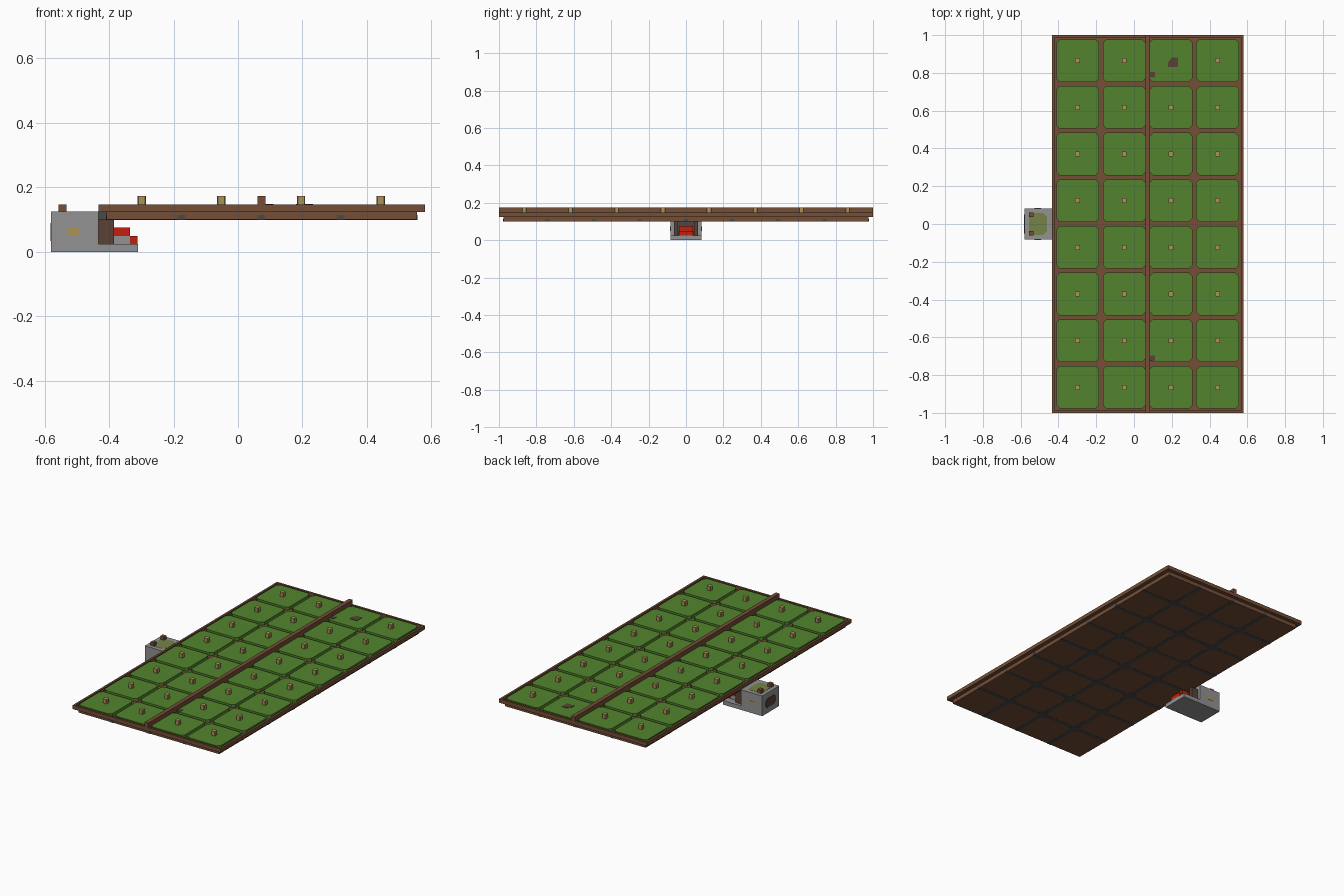
import bpy, bmesh, math

cube = bpy.data.objects.get("Cube")
if cube:
    bpy.data.objects.remove(cube)


def material(name, r, g, b):
    def lin(v):
        v /= 255
        return v / 12.92 if v < 0.04 else ((v + 0.055) / 1.055) ** 2.4
    m = bpy.data.materials.new(name)
    col = (lin(r), lin(g), lin(b), 1)
    m.diffuse_color = col
    m.use_nodes = True
    for n in m.node_tree.nodes:
        if n.type == 'BSDF_PRINCIPLED':
            n.inputs["Base Color"].default_value = col
            n.inputs["Roughness"].default_value = 0.9
    return m


green = material("grass green", 82, 132, 45)
brown = material("wood brown", 116, 78, 54)
umber = material("dark wood", 88, 66, 54)
tan = material("tan", 172, 146, 88)
grey = material("stone grey", 146, 146, 146)
slate = material("dark grey", 72, 72, 74)
red = material("red", 196, 32, 12)
olive = material("olive", 118, 132, 72)


def finish(bm, name, mat):
    bmesh.ops.recalc_face_normals(bm, faces=bm.faces)
    me = bpy.data.meshes.new(name)
    bm.to_mesh(me)
    bm.free()
    me.materials.append(mat)
    ob = bpy.data.objects.new(name, me)
    bpy.context.collection.objects.link(ob)
    return ob


def add_prism(bm, points, z0, z1):
    """Extrude a flat outline between two heights."""
    face = bm.faces.new([bm.verts.new((x, y, z0)) for x, y in points])
    top = bmesh.ops.extrude_face_region(bm, geom=[face])["geom"]
    verts = [v for v in top if isinstance(v, bmesh.types.BMVert)]
    bmesh.ops.translate(bm, verts=verts, vec=(0, 0, z1 - z0))


def add_box(bm, x0, x1, y0, y1, z0, z1):
    add_prism(bm, [(x0, y0), (x1, y0), (x1, y1), (x0, y1)], z0, z1)


def box(name, mat, *bounds):
    bm = bmesh.new()
    add_box(bm, *bounds)
    return finish(bm, name, mat)


def chamfered(cx, cy, hx, hy, c):
    """Rectangle outline with cut corners."""
    return [(cx + sx * (hx - a), cy + sy * (hy - b))
            for sx, sy, a, b in ((1, -1, c, 0), (1, -1, 0, c), (1, 1, 0, c), (1, 1, c, 0),
                                 (-1, 1, c, 0), (-1, 1, 0, c), (-1, -1, 0, c), (-1, -1, c, 0))]


# Grid layout of the deck
MID, PITCH = 0.072, 0.247
X0, X1 = -0.433, 0.58
DECK, TOP = 0.125, 0.147
cols = [MID + (i - 1.5) * PITCH for i in range(4)]
rows = [(j - 3.5) * PITCH for j in range(8)]

# Deck: lower slab, upper slab, raised rim
box("lower_slab", brown, X0 + 0.025, X1 - 0.025, -0.977, 0.977, 0.1, DECK)
box("upper_slab", brown, X0, X1, -1, 1, DECK - 0.001, DECK + 0.003)
rim = bmesh.new()
W = 0.013
add_box(rim, X0, X0 + W, -1, 1, DECK, TOP)
add_box(rim, X1 - W, X1, -1, 1, DECK, TOP)
for s in (-1, 1):
    add_box(rim, X0 + W, X1 - W, min(s, s * (1 - W)), max(s, s * (1 - W)), DECK, TOP)
finish(rim, "deck_rim", brown)

# Grass tiles and pegs; one tile holds a flat hatch instead of a peg
tiles, pegs = bmesh.new(), bmesh.new()
for i, x in enumerate(cols):
    for j, y in enumerate(rows):
        add_prism(tiles, chamfered(x, y, 0.113, 0.113, 0.018), DECK, TOP)
        if (i, j) != (2, 7):
            add_prism(pegs, chamfered(x, y, 0.013, 0.013, 0.003), TOP - 0.002, 0.174)
finish(tiles, "grass_tiles", green)
finish(pegs, "pegs", tan)

# Long ridge down the deck
box("ridge", brown, 0.06, 0.085, -1, 1, DECK, 0.174)

# Flat hatches on the grass
hatch = bmesh.new()
add_prism(hatch, [(0.18, 0.832), (0.232, 0.832), (0.232, 0.882), (0.2, 0.882), (0.18, 0.855)],
          TOP - 0.001, TOP + 0.002)
for y in (0.79, -0.71):
    add_box(hatch, 0.085, 0.11, y - 0.014, y + 0.014, TOP - 0.001, TOP + 0.002)
finish(hatch, "hatches", umber)

# Grid strips and joints under the deck
grid = bmesh.new()
seams_x = [MID + k * PITCH for k in (-1, 0, 1)]
seams_y = [k * PITCH for k in range(-3, 4)]
for x in seams_x:
    add_box(grid, x - 0.012, x + 0.012, -0.978, 0.978, 0.099, 0.114)
for y in seams_y:
    add_box(grid, X0 + 0.024, X1 - 0.024, y - 0.012, y + 0.012, 0.0992, 0.1142)
    for x in seams_x:
        add_prism(grid, chamfered(x, y, 0.03, 0.03, 0.015), 0.0986, 0.11)
finish(grid, "underside_grid", slate)

# Stone block beside the deck
box("stone_block", grey, -0.58, X0, -0.083, 0.083, 0, DECK)
top = bmesh.new()
add_prism(top, chamfered(-0.508, 0, 0.048, 0.057, 0.018), DECK - 0.001, DECK + 0.001)
finish(top, "block_top_patch", olive)
posts, plates = bmesh.new(), bmesh.new()
for s in (-1, 1):
    add_box(posts, -0.557, -0.532, s * 0.048 - 0.012, s * 0.048 + 0.012, DECK, TOP)
    add_box(plates, -0.528, -0.492, s * 0.083 - 0.002, s * 0.083 + 0.002, 0.05, 0.074)
finish(posts, "block_posts", brown)
finish(plates, "block_side_plates", tan)

# Dark opening on the outer side of the block
opening = bmesh.new()
add_prism(opening, chamfered(0, 0, 0.028, 0.05, 0.015), -0.002, 0.002)
ob = finish(opening, "block_opening", umber)
ob.rotation_euler = (0, math.pi / 2, 0)
ob.location = (-0.58, 0, 0.062)

# Stone ledge, side posts and beam under the deck
box("ledge", grey, X0, -0.31, -0.083, 0.083, 0, 0.025)
box("recess_back", slate, X0, X0 + 0.004, -0.062, 0.062, 0.025, 0.1)
box("joining_beam", slate, X0, X0 + 0.025, -0.04, 0.04, 0.1, DECK)
side = bmesh.new()
for s in (-1, 1):
    add_box(side, X0, -0.385, s * 0.054 - 0.01, s * 0.054 + 0.01, 0.025, 0.1)
finish(side, "recess_posts", umber)

# Stepped red seat
box("seat_base", grey, -0.385, -0.335, -0.04, 0.04, 0.025, 0.05)
box("seat_top", red, -0.385, -0.335, -0.038, 0.038, 0.05, 0.075)
box("seat_step", red, -0.335, -0.312, -0.038, 0.038, 0.025, 0.05)
